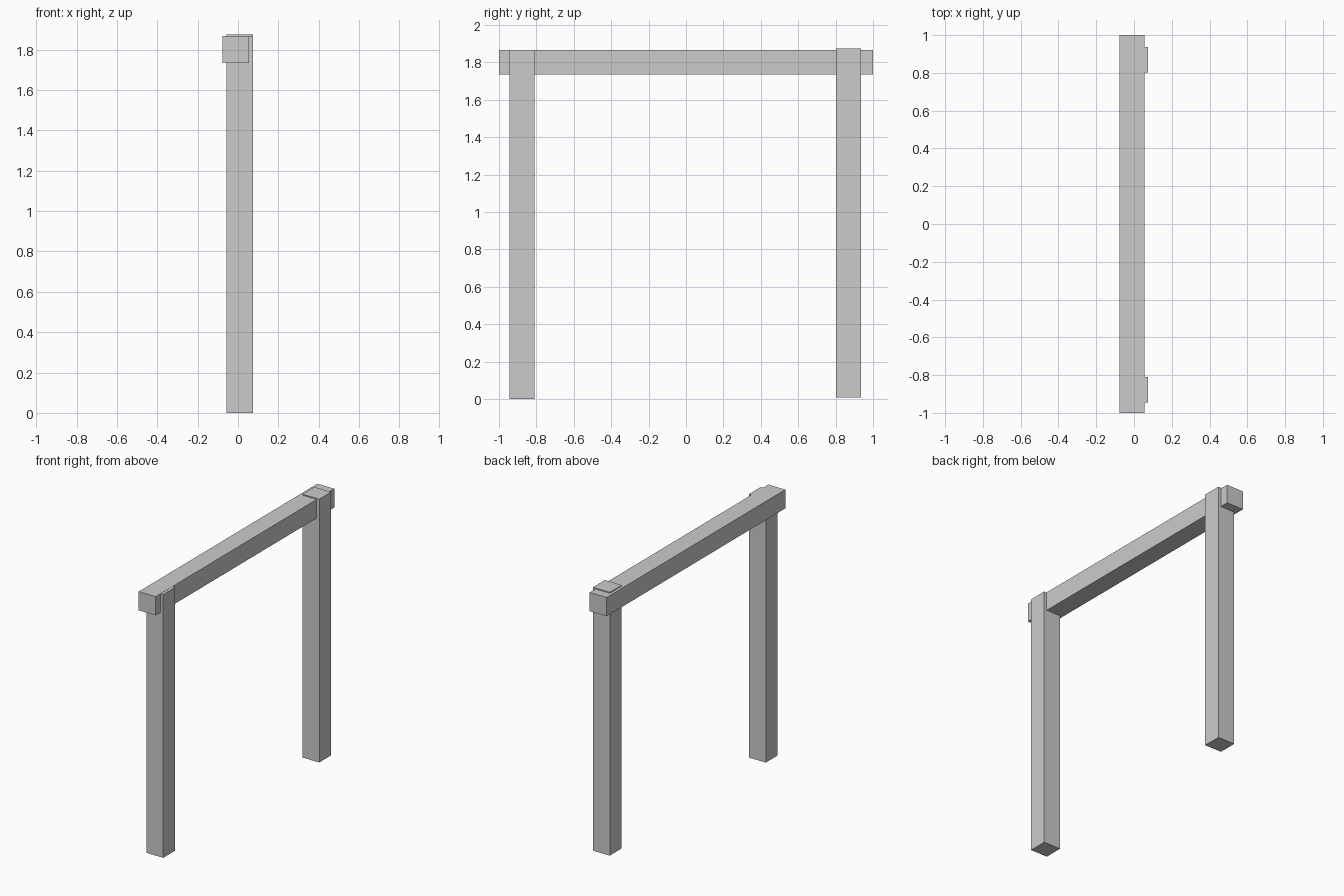
import bpy
import bmesh
from mathutils import Vector

default = bpy.data.objects.get("Cube")
if default:
    bpy.data.objects.remove(default, do_unlink=True)

# Single flat grey for all timbers
grey = bpy.data.materials.new("light_grey")
grey.use_nodes = True
colour = (0.6, 0.6, 0.6, 1)
grey.diffuse_color = colour
grey.node_tree.nodes["Principled BSDF"].inputs["Base Color"].default_value = colour


def timber(name, low, high):
    """Square-edged timber between two opposite corners."""
    low, high = Vector(low), Vector(high)
    bm = bmesh.new()
    bmesh.ops.create_cube(bm, size=1)
    bmesh.ops.scale(bm, vec=high - low, verts=bm.verts)
    mesh = bpy.data.meshes.new(name)
    bm.to_mesh(mesh)
    bm.free()
    mesh.materials.append(grey)
    obj = bpy.data.objects.new(name, mesh)
    obj.location = (low + high) / 2
    bpy.context.collection.objects.link(obj)
    return obj


# Long beam, overhanging both posts
timber("cross_beam", (-0.078, -1, 1.734), (0.055, 1, 1.867))

# Posts, set slightly to the left of the beam; the back one stands a little prouder
timber("front_post", (-0.058, -0.944, 0), (0.075, -0.811, 1.866))
timber("back_post", (-0.058, 0.803, 0.008), (0.075, 0.936, 1.874))
